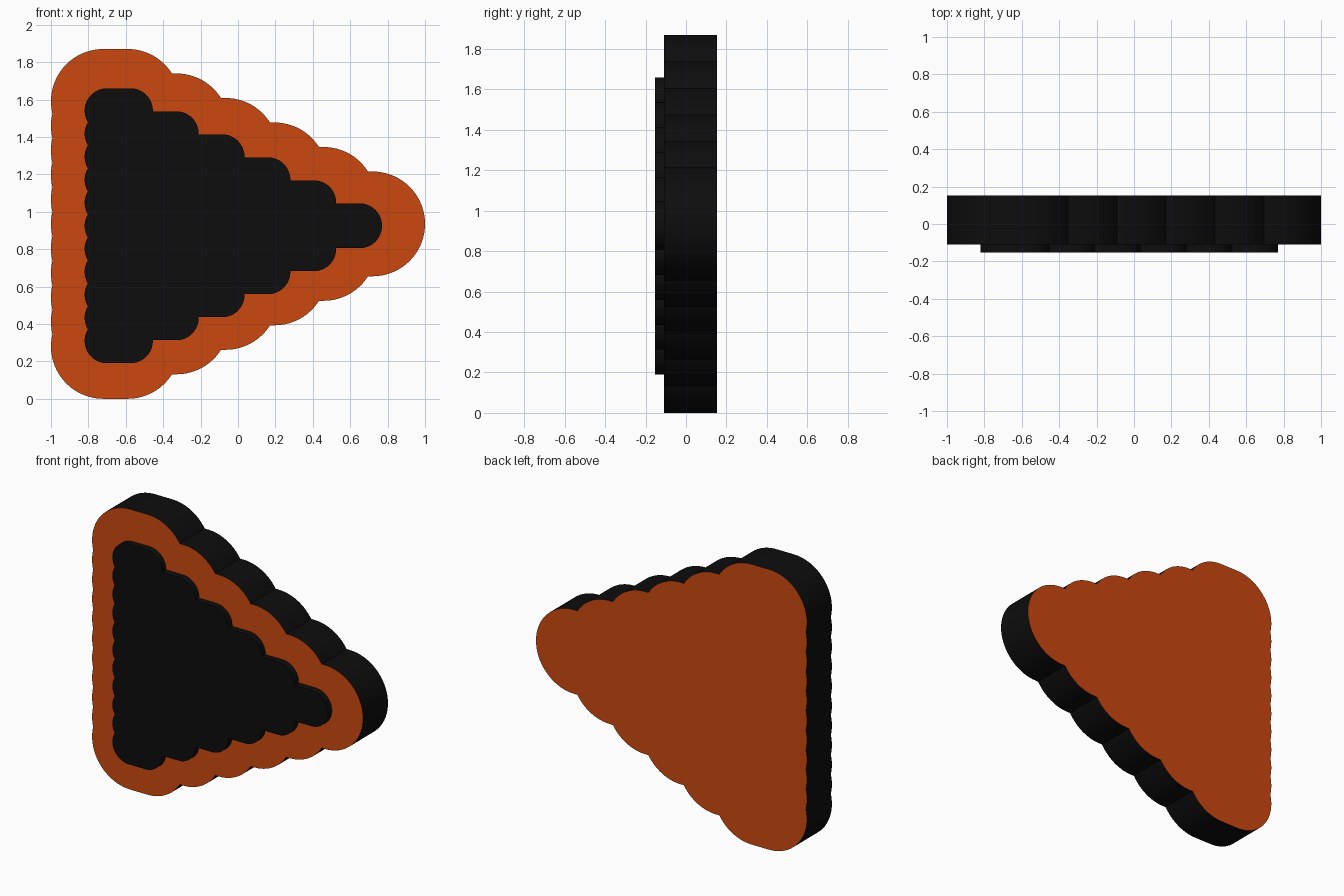
import bpy, bmesh, math

if "Cube" in bpy.data.objects:
    bpy.data.objects.remove(bpy.data.objects["Cube"])


def material(name, color):
    m = bpy.data.materials.new(name)
    m.diffuse_color = color
    m.use_nodes = True
    m.node_tree.nodes["Principled BSDF"].inputs["Base Color"].default_value = m.diffuse_color
    return m


black = material("black", (0.004, 0.004, 0.004, 1))
orange = material("orange", (0.6, 0.065, 0.005, 1))


def arc(cx, cz, r, a0, a1):
    n = max(3, math.ceil(abs(a1 - a0) / math.radians(5)))
    return [(cx + r * math.cos(a0 + (a1 - a0) * i / n),
             cz + r * math.sin(a0 + (a1 - a0) * i / n)) for i in range(n + 1)]


def stepped_outline(r, left, tip, dx, dz, steps=5):
    """Union outline of stacked round-ended rows, shortening away from the middle."""
    half = []
    start = 0
    # stepped slope, from the tip to the top row
    for k in range(steps + 1):
        cx, cz = tip - k * dx, k * dz
        half += arc(cx, cz, r, start, math.pi / 2)
        start = math.asin((r - dz) / r)
    # scalloped left edge, from the top row to the middle
    b = math.asin(dz / (2 * r))
    for k in range(steps, -1, -1):
        a0 = math.pi / 2 if k == steps else math.pi - b
        a1 = math.pi if k == 0 else math.pi + b
        pts = arc(left, k * dz, r, a0, a1)
        half += pts if k == steps else pts[1:]
    return half + [(x, -z) for x, z in half[-2:0:-1]]


def plate(name, outline, z_mid, y_front, y_back, face_mat, side_mat):
    bm = bmesh.new()
    front = bm.faces.new([bm.verts.new((x, y_front, z + z_mid)) for x, z in outline])
    ext = bmesh.ops.extrude_face_region(bm, geom=[front], use_keep_orig=True)
    verts = [g for g in ext["geom"] if isinstance(g, bmesh.types.BMVert)]
    bmesh.ops.translate(bm, vec=(0, y_back - y_front, 0), verts=verts)
    bmesh.ops.recalc_face_normals(bm, faces=bm.faces)
    for f in bm.faces:
        f.material_index = 0 if abs(f.normal.y) > 0.5 else 1
    me = bpy.data.meshes.new(name)
    bm.to_mesh(me)
    bm.free()
    me.materials.append(face_mat)
    me.materials.append(side_mat)
    ob = bpy.data.objects.new(name, me)
    bpy.context.collection.objects.link(ob)
    bpy.ops.object.select_all(action='DESELECT')
    ob.select_set(True)
    bpy.context.view_layer.objects.active = ob
    bpy.ops.object.shade_smooth_by_angle(angle=math.radians(18))
    return ob


# thick orange body with black rim
plate("outer_body", stepped_outline(0.28, -0.72, 0.72, 0.262, 0.131),
      0.935, -0.11, 0.153, orange, black)

# thin raised black panel on the front
plate("front_panel", stepped_outline(0.12, -0.70, 0.65, 0.245, 0.123),
      0.925, -0.153, -0.11, black, black)
